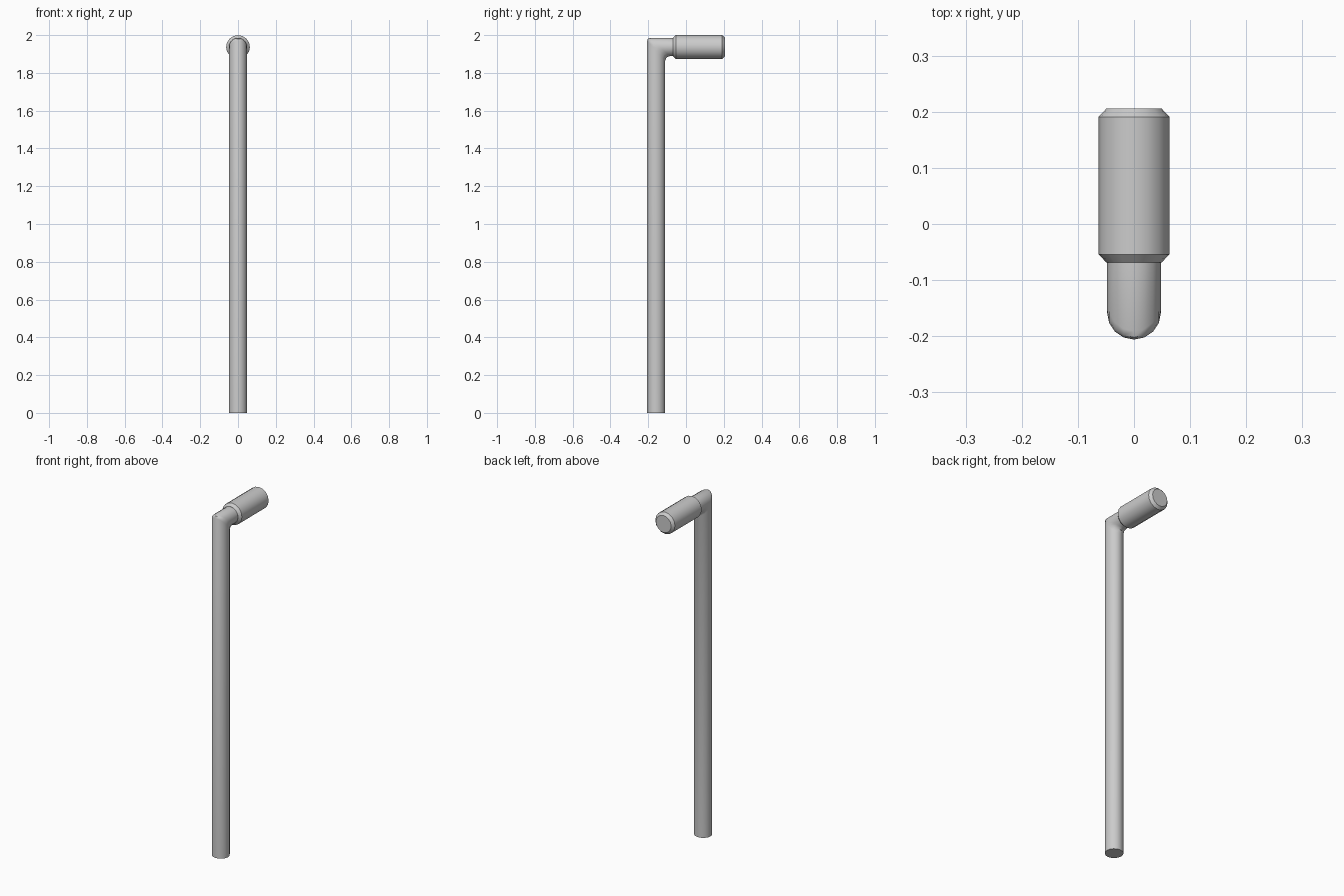
import bpy, bmesh, math
from mathutils import Vector

if "Cube" in bpy.data.objects:
    bpy.data.objects.remove(bpy.data.objects["Cube"])

SIDES = 16


def tube(name, rings):
    """Loft capped rings; each ring = (outer (y, z), inner (y, z), x radius)."""
    bm = bmesh.new()
    loops = []
    for outer, inner, rx in rings:
        o, i = Vector((0, *outer)), Vector((0, *inner))
        mid, half = (o + i) / 2, (o - i) / 2
        loop = []
        for k in range(SIDES):
            a = 2 * math.pi * k / SIDES
            loop.append(bm.verts.new(mid + half * math.cos(a) + Vector((rx * math.sin(a), 0, 0))))
        loops.append(loop)
    for a, b in zip(loops, loops[1:]):
        for k in range(SIDES):
            n = (k + 1) % SIDES
            bm.faces.new((a[k], a[n], b[n], b[k]))
    bm.faces.new(loops[0])
    bm.faces.new(loops[-1])
    bmesh.ops.recalc_face_normals(bm, faces=bm.faces)
    mesh = bpy.data.meshes.new(name)
    bm.to_mesh(mesh)
    bm.free()
    obj = bpy.data.objects.new(name, mesh)
    bpy.context.collection.objects.link(obj)
    bpy.ops.object.select_all(action='DESELECT')
    bpy.context.view_layer.objects.active = obj
    obj.select_set(True)
    bpy.ops.object.shade_smooth_by_angle(angle=math.radians(40))
    return obj


# Upright pole with a tight elbow into a short horizontal arm
R = 0.048
tube("bent_pole", [
    ((-0.206, 0.0), (-0.110, 0.0), R),
    ((-0.206, 1.970), (-0.110, 1.865), R),
    ((-0.202, 1.981), (-0.103, 1.882), R),
    ((-0.191, 1.985), (-0.085, 1.889), R),
    ((-0.060, 1.985), (-0.060, 1.889), R),
])

# Thicker lamp head with chamfered ends
HEAD_Z = 1.937
profile = [(-0.069, 0.049), (-0.054, 0.063), (0.191, 0.063), (0.206, 0.049)]
tube("lamp_head", [((y, HEAD_Z + r), (y, HEAD_Z - r), r) for y, r in profile])
